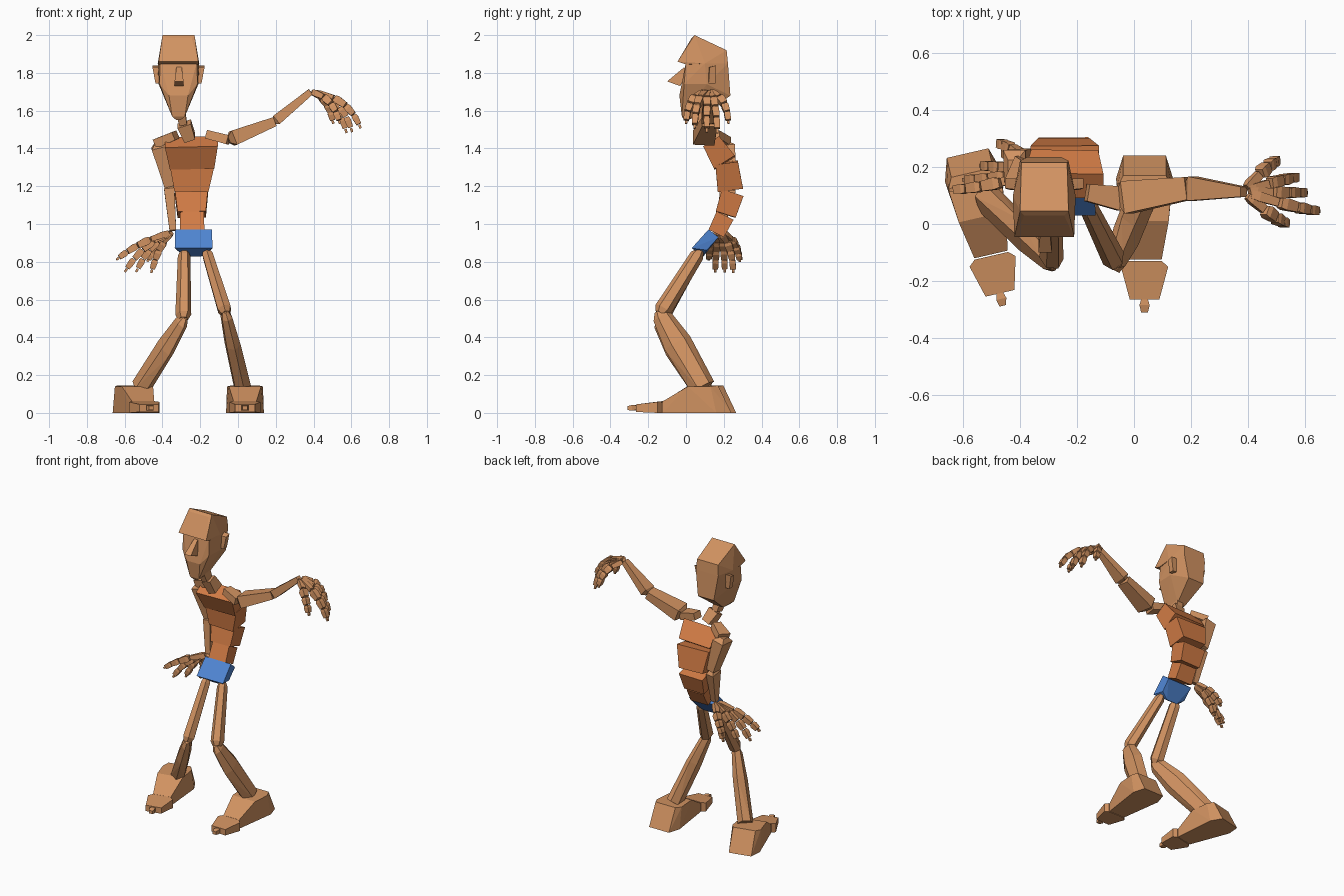
import bpy, bmesh, math
from mathutils import Vector, Matrix


def material(name, rgb):
    m = bpy.data.materials.new(name)
    m.diffuse_color = (*rgb, 1)
    return m


TAN = material("tan", (0.64, 0.29, 0.12))
ORANGE = material("orange", (0.64, 0.20, 0.06))
BLUE = material("blue", (0.08, 0.24, 0.66))


def solid(name, hulls, mat=TAN):
    """One flat-faced object made of one or more convex blocks."""
    bm = bmesh.new()
    for pts in hulls:
        vs = [bm.verts.new(p) for p in pts]
        bmesh.ops.convex_hull(bm, input=vs)
    bmesh.ops.delete(bm, geom=[v for v in bm.verts if not v.link_faces], context='VERTS')
    bmesh.ops.dissolve_limit(bm, angle_limit=0.02, verts=bm.verts[:], edges=bm.edges[:])
    bmesh.ops.recalc_face_normals(bm, faces=bm.faces[:])
    me = bpy.data.meshes.new(name)
    bm.to_mesh(me)
    bm.free()
    me.materials.append(mat)
    ob = bpy.data.objects.new(name, me)
    bpy.context.collection.objects.link(ob)
    return ob


def bar(p0, p1, sections, hint=(1, 0, 0), sides=4):
    """Points of a tapered block; sections are (t, width along hint, depth)."""
    p0, p1 = Vector(p0), Vector(p1)
    a = (p1 - p0).normalized()
    u = Vector(hint)
    u = (u - a * u.dot(a)).normalized()
    v = a.cross(u)
    if sides == 4:
        ring = [(-1, -1), (1, -1), (1, 1), (-1, 1)]
    else:
        ring = [(math.sin(k * math.tau / sides) / math.cos(math.pi / sides),
                 math.cos(k * math.tau / sides)) for k in range(sides)]
    return [p0.lerp(p1, t) + u * (w / 2 * x) + v * (d / 2 * y)
            for t, w, d in sections for x, y in ring]


def sym(cx, pts):
    """Mirror (half width, y, z) points about x = cx."""
    return [(cx + s * x, y, z) for x, y, z in pts for s in (-1, 1)]


# Head: cranium with overhanging brow, face wedge, nose and ears
HX = -0.315
solid("cranium", [sym(HX, [(0.085, 0.045, 2.0), (0.07, 0.03, 1.985), (0.105, -0.045, 1.86),
                           (0.105, 0.0, 1.845), (0.08, 0.215, 1.92), (0.11, 0.10, 1.85),
                           (0.085, 0.222, 1.85)])])
solid("face", [sym(HX, [(0.098, 0.0, 1.86), (0.11, 0.10, 1.85), (0.085, 0.222, 1.85),
                        (0.10, -0.01, 1.74), (0.105, 0.11, 1.74), (0.06, 0.235, 1.68),
                        (0.05, -0.035, 1.68), (0.034, -0.022, 1.57), (0.012, -0.01, 1.55),
                        (0.03, 0.09, 1.57)])])
solid("nose", [sym(HX + 0.003, [(0.014, -0.01, 1.83), (0.024, -0.10, 1.755),
                                (0.024, -0.03, 1.73), (0.016, 0.0, 1.80)])])
solid("ears", [[(HX + s * x, y, z) for x, y, z in
                [(0.09, 0.12, 1.83), (0.09, 0.16, 1.84), (0.09, 0.12, 1.745), (0.09, 0.155, 1.745),
                 (0.138, 0.125, 1.83), (0.138, 0.16, 1.84), (0.122, 0.12, 1.745),
                 (0.122, 0.155, 1.745)]] for s in (-1, 1)])

# Neck
solid("neck", [bar((-0.255, 0.12, 1.455), (-0.285, 0.085, 1.53), [(0, 0.06, 0.08), (1, 0.075, 0.06)]),
               bar((-0.29, 0.08, 1.53), (-0.305, 0.06, 1.60), [(0, 0.04, 0.06), (1, 0.05, 0.07)])])

# Torso blocks stacked along the curved spine
for name, p0, p1, w0, d0, w1, d1 in [
        ("upper_chest", (-0.243, 0.205, 1.325), (-0.247, 0.135, 1.435), 0.235, 0.13, 0.28, 0.10),
        ("lower_chest", (-0.247, 0.235, 1.18), (-0.243, 0.215, 1.325), 0.18, 0.135, 0.24, 0.12),
        ("waist", (-0.245, 0.21, 1.05), (-0.247, 0.247, 1.165), 0.15, 0.11, 0.175, 0.12),
        ("lower_spine", (-0.243, 0.16, 0.95), (-0.243, 0.207, 1.045), 0.13, 0.09, 0.125, 0.10)]:
    solid(name, [bar(p0, p1, [(0, w0, d0), (1, w1, d1)])], ORANGE)

# Pelvis, its underside narrowing to the middle
solid("pelvis", [sym(-0.235, [(0.097, 0.12, 0.972), (0.092, 0.172, 0.93), (0.10, 0.03, 0.872),
                              (0.04, 0.092, 0.828), (0.09, 0.11, 0.862)])], BLUE)


# Legs and feet
def leg(side, hip, knee, ankle, foot_pos, turn):
    hip, knee, ankle = Vector(hip), Vector(knee), Vector(ankle)
    n = (knee - hip).cross(ankle - knee)
    solid(side + "_thigh", [bar(hip, knee, [(0, 0.035, 0.04), (0.08, 0.055, 0.075),
                                            (0.93, 0.07, 0.095), (1, 0.045, 0.06)], n, 6)])
    solid(side + "_shin", [bar(knee, ankle, [(-0.04, 0.03, 0.05), (0.04, 0.055, 0.105),
                                             (0.4, 0.075, 0.155), (1.0, 0.085, 0.135)], n, 6)])
    place = Matrix.Translation((*foot_pos, 0)) @ Matrix.Rotation(math.radians(turn), 4, 'Z')
    foot = solid(side + "_foot", [sym(0, [
        (0.075, 0.24, 0), (0.10, 0.16, 0), (0.075, 0.17, 0.145), (0.095, 0.13, 0.14),
        (0.085, 0.01, 0.14), (0.06, -0.125, 0), (0.06, -0.125, 0.06)])])
    toes = solid(side + "_toes", [
        sym(0, [(0.06, -0.13, 0), (0.06, -0.13, 0.062), (0.083, -0.15, 0), (0.083, -0.15, 0.058),
                (0.052, -0.265, 0.005), (0.052, -0.265, 0.045)]),
        sym(0, [(0.012, -0.265, 0.015), (0.012, -0.265, 0.04), (0.018, -0.285, 0.012),
                (0.018, -0.285, 0.042), (0.012, -0.31, 0.015), (0.012, -0.31, 0.036)])])
    for ob in (foot, toes):
        ob.data.transform(place)


leg("right", (-0.285, 0.075, 0.86), (-0.29, -0.135, 0.495), (-0.515, 0.09, 0.135), (-0.53, 0.015), 13)
leg("left", (-0.168, 0.075, 0.86), (-0.065, -0.135, 0.525), (0.025, 0.09, 0.135), (0.037, 0), 0)


# Arms: collar block, upper arm, forearm
def arm(side, collar, shoulder, elbow, wrist, hint):
    solid(side + "_collar", [bar(collar, shoulder, [(0, 0.06, 0.045), (1, 0.085, 0.05)], (0, 1, 0))])
    solid(side + "_upper_arm", [bar(shoulder, elbow, [(0, 0.05, 0.035), (0.1, 0.115, 0.08),
                                                      (1, 0.08, 0.05)], hint)])
    solid(side + "_forearm", [bar(elbow, wrist, [(0, 0.05, 0.03), (0.08, 0.085, 0.055),
                                                 (1, 0.035, 0.035)], hint)])


arm("left", (-0.165, 0.11, 1.475), (-0.05, 0.09, 1.445), (0.19, 0.125, 1.54), (0.385, 0.113, 1.70), (0, 1, 0))
arm("right", (-0.33, 0.15, 1.47), (-0.425, 0.20, 1.43), (-0.365, 0.225, 1.20), (-0.345, 0.18, 0.965), (0, 1, 0))


# Hands: palm plus curled fingers of four jointed blocks and a small tip
def hand(side, wrist, ctrl_z, reach, tips):
    wrist = Vector(wrist)
    blocks = []
    for tip in map(Vector, tips):
        c = wrist.lerp(tip, reach)
        c.z = ctrl_z
        c.y = wrist.y + (tip.y - wrist.y) * 0.95
        joints = [wrist * (1 - t) ** 2 + c * 2 * t * (1 - t) + tip * t * t
                  for t in (0.06, 0.36, 0.58, 0.77, 0.94, 1.0)]
        for i, w in enumerate((0.034, 0.042, 0.038, 0.034, 0.014)):
            blocks.append(bar(joints[i], joints[i + 1],
                              [(0.02, w * 0.8, w * 0.75), (0.3, w, w), (0.95, w * 0.85, w * 0.8)],
                              (0, 1, 0)))
    solid(side + "_hand", blocks)


hand("left", (0.385, 0.113, 1.70), 1.685, 0.75,
     [(0.54, 0.0, 1.53), (0.65, 0.045, 1.505), (0.605, 0.11, 1.485), (0.575, 0.165, 1.48),
      (0.505, 0.225, 1.53)])
hand("right", (-0.345, 0.18, 0.96), 0.91, 0.6,
     [(-0.645, 0.12, 0.81), (-0.60, 0.155, 0.745), (-0.54, 0.205, 0.745), (-0.46, 0.25, 0.74),
      (-0.48, 0.285, 0.80)])
